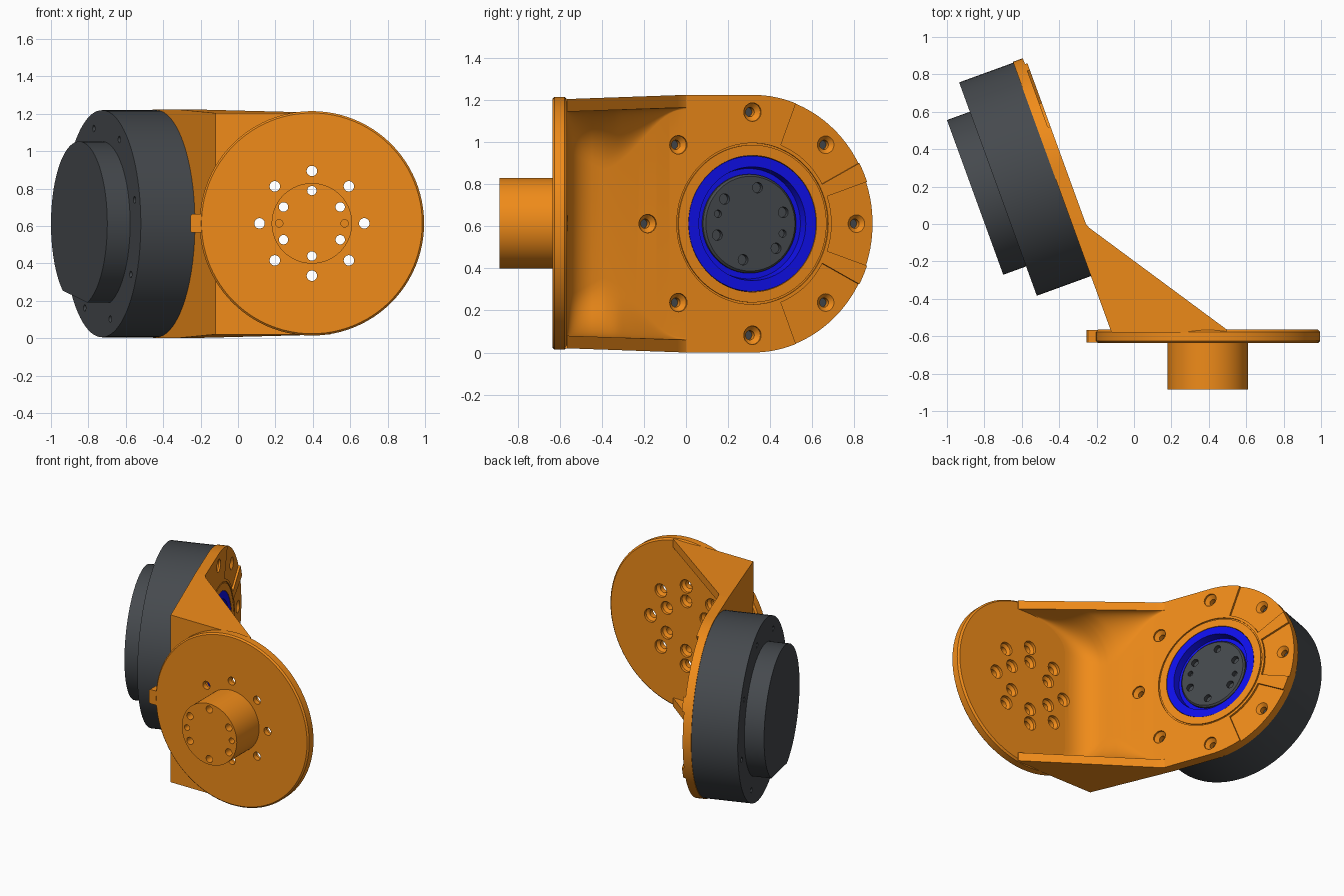
import bpy, bmesh
from math import sin, cos, pi, radians, tan
from mathutils import Matrix, Vector

if "Cube" in bpy.data.objects:
    bpy.data.objects.remove(bpy.data.objects["Cube"])

CZ = 0.612
A = radians(20)


def frame(origin, x, y, z):
    m = Matrix((x, y, z)).transposed().to_4x4()
    m.translation = origin
    return m


# Local frames: z points out of the visible face of each half
TILT = frame((-0.372, 0.316, CZ), (-sin(A), cos(A), 0), (0, 0, 1), (cos(A), sin(A), 0))
DISC = frame((0.395, -0.635, CZ + 0.002), (1, 0, 0), (0, 0, 1), (0, -1, 0))


def material(name, rgb):
    m = bpy.data.materials.new(name)
    m.diffuse_color = (*rgb, 1)
    m.use_nodes = True
    m.node_tree.nodes["Principled BSDF"].inputs["Base Color"].default_value = m.diffuse_color
    return m


ORANGE = material("orange", (0.87, 0.26, 0.01))
GREY = material("dark_grey", (0.06, 0.067, 0.075))
BLUE = material("blue", (0.005, 0.005, 0.85))


def finish(bm, name, mat=None):
    bmesh.ops.recalc_face_normals(bm, faces=bm.faces)
    me = bpy.data.meshes.new(name)
    bm.to_mesh(me)
    bm.free()
    ob = bpy.data.objects.new(name, me)
    bpy.context.collection.objects.link(ob)
    if mat:
        me.materials.append(mat)
    return ob


def loft(bm, rings, closed=False):
    """Skin a list of equal rings of points; cap the ends or close the loop."""
    vs = [[bm.verts.new(p) for p in r] for r in rings]
    n = len(vs[0])
    for a, b in zip(vs, vs[1:] + vs[:1] if closed else vs[1:]):
        for i in range(n):
            bm.faces.new((a[i], a[(i + 1) % n], b[(i + 1) % n], b[i]))
    if not closed:
        bm.faces.new(vs[0])
        bm.faces.new(vs[-1])


def lathe(bm, fr, profile, at=(0, 0), seg=96, closed=False):
    loft(bm, [[fr @ Vector((at[0] + r * cos(2 * pi * i / seg), at[1] + r * sin(2 * pi * i / seg), z))
               for i in range(seg)] for r, z in profile], closed)


def turned(name, fr, profile, mat=None, closed=False):
    bm = bmesh.new()
    lathe(bm, fr, profile, closed=closed)
    return finish(bm, name, mat)


def prism(bm, fr, pts, z0, z1):
    loft(bm, [[fr @ Vector((x, y, z)) for x, y in pts] for z in (z0, z1)])


def hole_set(name, fr, groups):
    """Cutter of hole circles: (profile, radius, count, first angle)."""
    bm = bmesh.new()
    for prof, rad, n, start in groups:
        for k in range(n):
            a = radians(start) + 2 * pi * k / n
            lathe(bm, fr, prof, (rad * cos(a), rad * sin(a)), 24)
    return finish(bm, name)


def cut(ob, *cutters):
    bpy.context.view_layer.objects.active = ob
    for c in cutters:
        c.hide_render = True
        m = ob.modifiers.new("cut", 'BOOLEAN')
        m.operation, m.solver, m.object = 'DIFFERENCE', 'EXACT', c
        bpy.ops.object.modifier_apply(modifier=m.name)


# Tilted mounting plate: round end, straight sides, slanted lower edge
R = 0.612
arc = [(R * cos(a), R * sin(a)) for a in (-pi / 2 + pi * i / 64 for i in range(65))]
bm = bmesh.new()
rings = []
for z, yc in ((0, 0.316), (-0.07, 0.316 - 0.07 * sin(A))):
    end = -yc / cos(A)
    rings.append([TILT @ Vector((x, y, z)) for x, y in arc + [(end, R), (end, -R)]])
loft(bm, rings)
plate = finish(bm, "mounting_plate", ORANGE)

# Web: continues the plate down to the disc with side flanges and large fillets
floor_x = lambda y: -0.372 + (0.316 - y) * tan(A)
stations = [(y, floor_x(y)) for y in [0, -0.02] + [-0.02 - 0.02 * i for i in range(1, 20)]]
p0, p1 = Vector((floor_x(-0.42), -0.42)), Vector((floor_x(-0.565), -0.565))
p2 = p1 + Vector((0.155, 0))
for i in range(1, 11):
    u = i / 10
    p = p0 * (1 - u) ** 2 + p1 * 2 * u * (1 - u) + p2 * u * u
    stations.append((p.y, p.x))
stations.append((-0.58, p2.x))
rings = []
for y, xf in stations:
    h = R + 0.02 * y / 0.565
    zf = h - 0.06
    xe = max(-0.24 + (-0.02 - y) * 1.352, xf)
    xe = min(xe, 0.495)
    xb = floor_x(y) - 0.07 / cos(A)
    s = min(1, max(0, (-0.02 - y) / 0.38))
    w = 0.01 + 0.27 * s * s * (3 - 2 * s)
    if y < -0.4:
        w -= 0.1 * (-0.4 - y) / 0.17
    g = min(0.95 * (xe - xf), 0.3)
    side = [(h, xe), (zf, xe)]
    for i in range(13):
        t = pi / 2 * (1 - i / 12)
        side.append((zf - w + w * sin(t), xf + g - g * cos(t)))
    sec = [(h, xb)] + side + [(-z, x) for z, x in reversed(side)] + [(-h, xb)]
    rings.append([(x, y, CZ + z) for z, x in sec])
bm = bmesh.new()
loft(bm, rings)
web = finish(bm, "flanged_web", ORANGE)

# Round flange disc with its boss
disc = turned("flange_disc", DISC, [(0.588, -0.07), (0.6, -0.058), (0.6, -0.01), (0.59, 0),
                                    (0.215, 0), (0.215, 0.25)], ORANGE)
bm = bmesh.new()
prism(bm, DISC, [(-0.59, -0.05), (-0.64, -0.05), (-0.65, -0.04), (-0.65, 0.04),
                 (-0.64, 0.05), (-0.59, 0.05)], -0.068, -0.002)
tab = finish(bm, "alignment_tab", ORANGE)

# Motor body and rear cover
motor = turned("motor_body", TILT, [(0.607, -0.07), (0.607, -0.378)], GREY)
cover = turned("motor_rear_cover", TILT, [(0.44, -0.37), (0.44, -0.508)], GREY)

# Bearing ring and output hub
ring = turned("bearing_ring", TILT, [(0.322, -0.002), (0.27, -0.002), (0.262, -0.055), (0.23, -0.055),
                                     (0.23, -0.075), (0.322, -0.075)], BLUE, closed=True)
hub = turned("output_hub", TILT, [(0.235, -0.08), (0.235, -0.04), (0.225, -0.03)], GREY)

# Bore, groove and countersunk screw holes in the plate
bore = turned("bore_cutter", TILT, [(0.324, 0.05), (0.324, -0.1)])
groove = turned("groove_cutter", TILT, [(0.374, 0.02), (0.383, 0.02), (0.383, -0.008), (0.374, -0.008)], closed=True)
sink = [(0.044, 0.05), (0.044, -0.012), (0.022, -0.035), (0.022, -0.2)]
screws = hole_set("screw_cutter", TILT, [(sink, 0.53, 8, 0)])

# Shallow pockets around the round end
bm = bmesh.new()
for a0, a1 in ((-69, -28), (-19, 19), (28, 69)):
    ang = [radians(a0 + (a1 - a0) * i / 16) for i in range(17)]
    pts = [(0.4 * cos(a), 0.4 * sin(a)) for a in ang] + [(0.7 * cos(a), 0.7 * sin(a)) for a in reversed(ang)]
    prism(bm, TILT, pts, -0.014, 0.05)
pockets = finish(bm, "pocket_cutter")

# Through holes in the disc, countersunk from behind
big = [(0.028, 0.4), (0.028, -0.035), (0.047, -0.05), (0.047, -0.13)]
small = [(0.025, 0.4), (0.025, -0.035), (0.045, -0.05), (0.045, -0.13)]
pin = [(0.02, 0.4), (0.02, 0.18)]
disc_holes = hole_set("disc_hole_cutter", DISC, [(big, 0.28, 8, 0), (small, 0.175, 6, 30), (pin, 0.175, 2, 0)])

# Hub and motor rear holes
hub_holes = hole_set("hub_hole_cutter", TILT, [([(0.025, 0.02), (0.025, -0.06)], 0.175, 6, 18),
                                               ([(0.018, 0.02), (0.018, -0.06)], 0.17, 2, -16)])
rear_holes = hole_set("rear_hole_cutter", TILT, [([(0.018, -0.35), (0.018, -0.42)], 0.525, 8, 31)])

# Flat on the rear cover with a small cable port
n, t = Vector((0.164, -0.986)), Vector((0.986, 0.164))


def slab(half, d0, d1, z0, z1, name, mat=None):
    b = bmesh.new()
    prism(b, TILT, [n * d0 - t * half, n * d0 + t * half, n * d1 + t * half, n * d1 - t * half], z0, z1)
    return finish(b, name, mat)


flat = slab(0.4, 0.395, 0.6, -0.6, -0.3, "flat_cutter")
port = slab(0.06, 0.38, 0.415, -0.46, -0.375, "cable_port", ORANGE)

cut(plate, bore, groove, pockets, screws)
cut(web, groove, screws, disc_holes)
cut(disc, disc_holes)
cut(hub, hub_holes)
cut(motor, rear_holes)
cut(cover, flat)
for c in (bore, groove, pockets, screws, disc_holes, hub_holes, rear_holes, flat):
    bpy.data.objects.remove(c)

# Smooth curved walls, keep machined edges crisp
for ob in (plate, web, disc, tab, motor, cover, ring, hub, port):
    bpy.ops.object.select_all(action='DESELECT')
    ob.select_set(True)
    bpy.context.view_layer.objects.active = ob
    bpy.ops.object.shade_smooth_by_angle(angle=radians(28))
